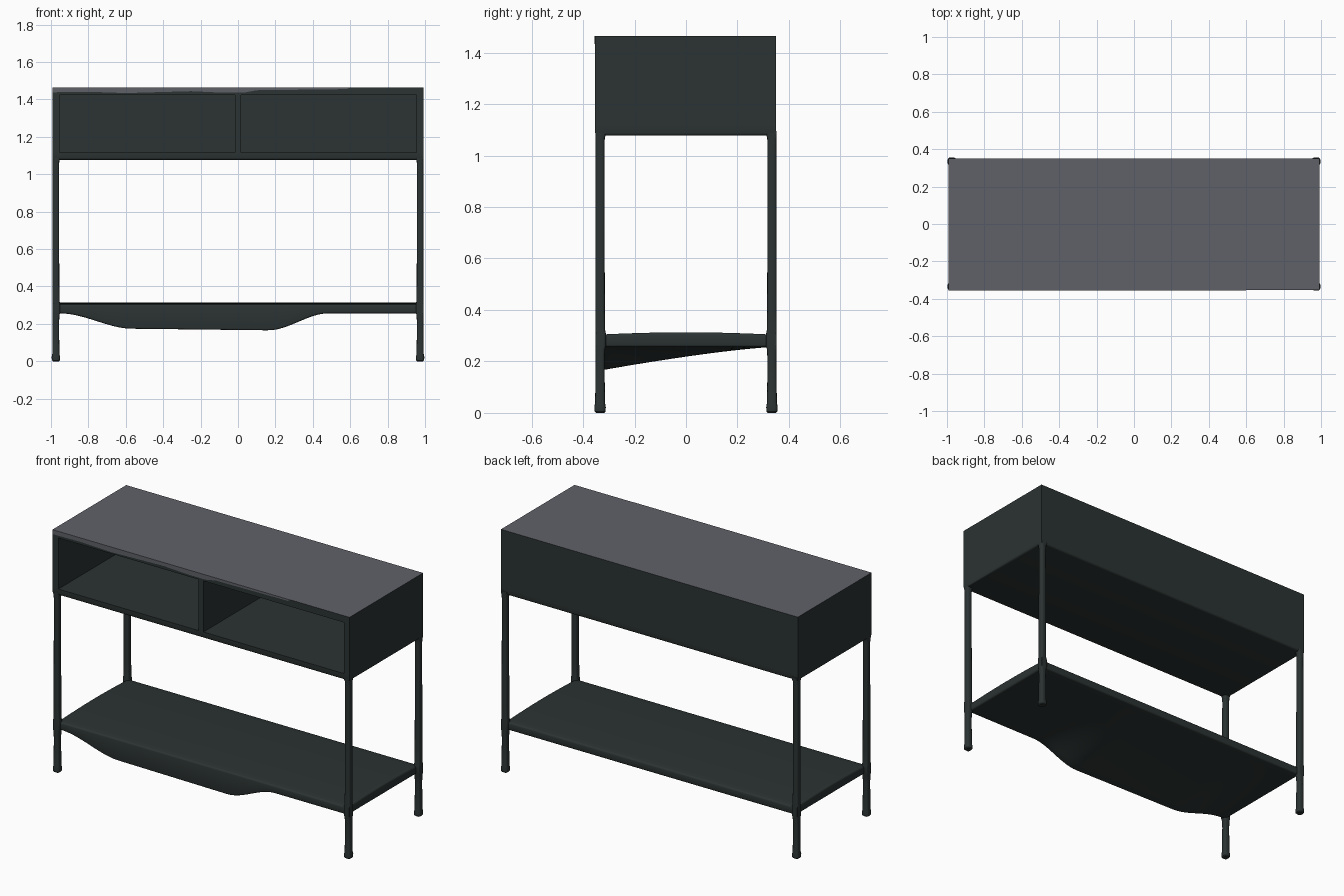
import bpy, bmesh, math

if "Cube" in bpy.data.objects:
    bpy.data.objects.remove(bpy.data.objects["Cube"])


def material(name, rgb):
    m = bpy.data.materials.new(name)
    m.diffuse_color = (*rgb, 1)
    m.use_nodes = True
    m.node_tree.nodes["Principled BSDF"].inputs["Base Color"].default_value = m.diffuse_color
    return m


GREEN = material("dark green metal", (0.024, 0.033, 0.032))
GREY = material("grey top", (0.118, 0.121, 0.138))


def finish(bm, name, mats, smooth=True):
    bmesh.ops.recalc_face_normals(bm, faces=bm.faces)
    me = bpy.data.meshes.new(name)
    bm.to_mesh(me)
    bm.free()
    ob = bpy.data.objects.new(name, me)
    bpy.context.collection.objects.link(ob)
    for m in mats:
        me.materials.append(m)
    if smooth:
        bpy.ops.object.select_all(action='DESELECT')
        ob.select_set(True)
        bpy.context.view_layer.objects.active = ob
        bpy.ops.object.shade_smooth_by_angle(angle=math.radians(35))
    return ob


def smoothstep(a, b, v):
    t = min(1, max(0, (v - a) / (b - a)))
    return t * t * (3 - 2 * t)


# Cabinet: box with two deep open compartments in the front
X, Y0, Y1, Z0, Z1 = 0.993, -0.353, 0.350, 1.077, 1.465
bm = bmesh.new()
bmesh.ops.create_cube(bm, size=1)
for v in bm.verts:
    v.co = (2 * X * v.co.x, Y0 if v.co.y < 0 else Y1, Z0 if v.co.z < 0 else Z1)
cuts = [((x, 0, 0), (1, 0, 0)) for x in (-0.955, -0.016, 0.016, 0.955)]
cuts += [((0, 0, z), (0, 0, 1)) for z in (1.115, 1.424)]
for co, no in cuts:
    bmesh.ops.bisect_plane(bm, geom=bm.verts[:] + bm.edges[:] + bm.faces[:],
                           plane_co=co, plane_no=no)
bm.normal_update()
holes = []
for f in bm.faces:
    c = f.calc_center_median()
    if f.normal.y < -0.9 and 1.2 < c.z < 1.3 and 0.1 < abs(c.x) < 0.9:
        holes.append(f)
out = bmesh.ops.extrude_discrete_faces(bm, faces=holes)
for f in out["faces"]:
    for v in f.verts:
        v.co.y = 0.33
# rounded lower edges
low = [e for e in bm.edges if all(abs(v.co.z - Z0) < 1e-4 for v in e.verts)
       and len(e.link_faces) == 2 and e.calc_face_angle() > 1]
bmesh.ops.bevel(bm, geom=low, offset=0.012, segments=3, profile=0.5, affect='EDGES')
bmesh.ops.recalc_face_normals(bm, faces=bm.faces)
for f in bm.faces:
    f.material_index = int(f.normal.z > 0.9 and f.calc_center_median().z > 1.46)
finish(bm, "cabinet", [GREEN, GREY])

# Uneven grey strip running along the front of the top
bm = bmesh.new()
outline = [(-0.993, 1.438), (-0.8, 1.441), (-0.6, 1.434), (-0.25, 1.444), (-0.08, 1.436),
           (0.03, 1.436), (0.1, 1.449), (0.58, 1.455), (0.6, Z1), (-0.993, Z1)]
face = bm.faces.new([bm.verts.new((x, Y0 - 0.002, z)) for x, z in outline])
ext = bmesh.ops.extrude_face_region(bm, geom=[face])
for g in ext["geom"]:
    if isinstance(g, bmesh.types.BMVert):
        g.co.y = Y0 + 0.002
finish(bm, "top_edge_strip", [GREY], smooth=False)

# Lower shelf: slightly crowned slab whose underside bulges down at the front
SX, SY = 0.972, 0.338
bm = bmesh.new()
bmesh.ops.create_grid(bm, x_segments=64, y_segments=14, size=1)
for v in bm.verts:
    v.co.x *= SX
    v.co.y *= SY
ext = bmesh.ops.extrude_face_region(bm, geom=bm.faces[:])
bottom = {g for g in ext["geom"] if isinstance(g, bmesh.types.BMVert)}
for v in bm.verts:
    x, y = v.co.x, v.co.y
    if v in bottom:
        bulge = smoothstep(-0.95, -0.57, x) * (1 - smoothstep(0.16, 0.48, x))
        depth = 0.083 + 0.012 * (x + 0.6)
        v.co.z = 0.256 - depth * bulge * ((SY - y) / (2 * SY)) ** 1.3
    else:
        v.co.z = 0.304 + 0.009 * (1 - (y / SY) ** 2)
bmesh.ops.recalc_face_normals(bm, faces=bm.faces)
rim = [e for e in bm.edges if len(e.link_faces) == 2 and e.calc_face_angle() > 0.8
       and abs(e.verts[0].co.z - e.verts[1].co.z) < 0.03]
bmesh.ops.bevel(bm, geom=rim, offset=0.01, segments=3, profile=0.5, affect='EDGES')
finish(bm, "lower_shelf", [GREEN])

# Legs: rounded-square posts with flared feet and collars at the joints
PROFILE = [(0, 0.016), (0.005, 0.021), (0.022, 0.0225), (0.04, 0.019), (0.2, 0.0175),
           (0.245, 0.019), (0.26, 0.023), (0.305, 0.023), (0.325, 0.0195), (0.4, 0.0185),
           (1.04, 0.0175), (1.068, 0.0185), (1.082, 0.023), (1.095, 0.023)]
N = 20


def leg(name, sx, sy):
    bm = bmesh.new()
    rings = []
    for z, r in PROFILE:
        ring = []
        for i in range(N):
            a = 2 * math.pi * i / N
            c, s = math.cos(a), math.sin(a)
            px = math.copysign(abs(c) ** 0.6, c) * r
            py = math.copysign(abs(s) ** 0.6, s) * r
            # keep the collars from poking out past the cabinet sides
            px = min(px, 0.0185) if z > 0.05 else px
            py = min(py, 0.0185) if z > 0.05 else py
            ring.append(bm.verts.new((sx * (0.974 + px), sy * (0.334 + py), z)))
        rings.append(ring)
    for a, b in zip(rings, rings[1:]):
        for i in range(N):
            j = (i + 1) % N
            bm.faces.new((a[i], a[j], b[j], b[i]))
    bm.faces.new(rings[0])
    bm.faces.new(rings[-1])
    finish(bm, name, [GREEN])


for sx, side in ((-1, "left"), (1, "right")):
    for sy, end in ((-1, "front"), (1, "back")):
        leg(f"{end}_{side}_leg", sx, sy)
